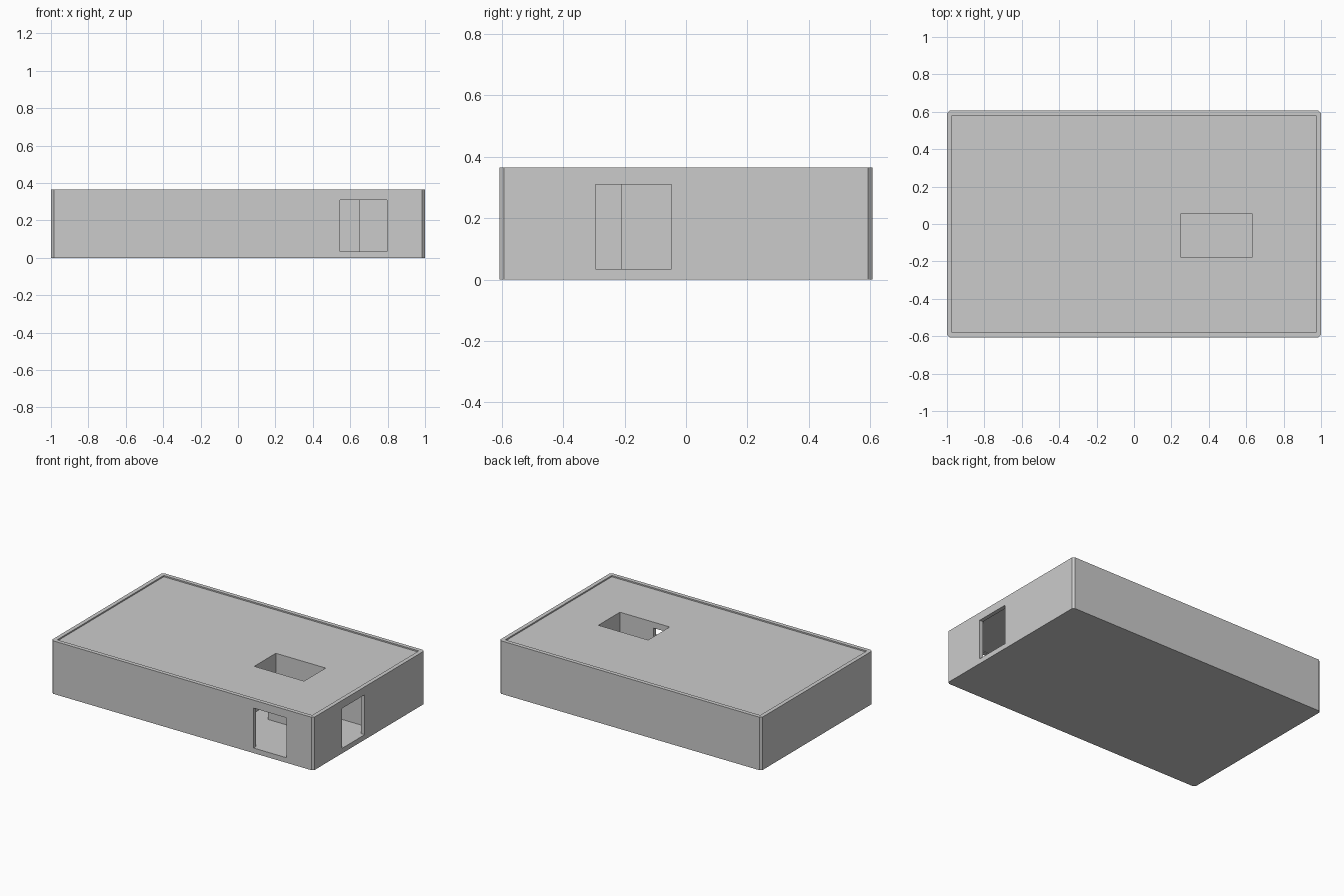
import bpy, bmesh, math

if "Cube" in bpy.data.objects:
    bpy.data.objects.remove(bpy.data.objects["Cube"])

X, Y, H = 1.0, 0.608, 0.365      # outer half sizes and height
CH = 0.015                       # corner chamfer
IX, IY = 0.972, 0.58             # inner faces of the outer walls
FLOOR, CEIL, DECK = 0.035, 0.315, 0.356


def prism(name, outline, z0, z1):
    bm = bmesh.new()
    face = bm.faces.new([bm.verts.new((x, y, z0)) for x, y in outline])
    top = bmesh.ops.extrude_face_region(bm, geom=[face])["geom"]
    verts = [g for g in top if isinstance(g, bmesh.types.BMVert)]
    bmesh.ops.translate(bm, verts=verts, vec=(0, 0, z1 - z0))
    bmesh.ops.recalc_face_normals(bm, faces=bm.faces[:])
    mesh = bpy.data.meshes.new(name)
    bm.to_mesh(mesh)
    bm.free()
    obj = bpy.data.objects.new(name, mesh)
    bpy.context.collection.objects.link(obj)
    return obj


def carve(target, x0, x1, y0, y1, z0=FLOOR, z1=CEIL):
    cutter = prism("cutter", [(x0, y0), (x1, y0), (x1, y1), (x0, y1)], z0, z1)
    cutter.hide_render = True
    mod = target.modifiers.new("carve", "BOOLEAN")
    mod.operation = "DIFFERENCE"
    mod.solver = "EXACT"
    mod.object = cutter
    bpy.context.view_layer.objects.active = target
    bpy.ops.object.modifier_apply(modifier=mod.name)
    bpy.data.objects.remove(cutter)


# Building block with chamfered corners
house = prism("ground_floor", [
    (-X + CH, -Y), (X - CH, -Y), (X, -Y + CH), (X, Y - CH),
    (X - CH, Y), (-X + CH, Y), (-X, Y - CH), (-X, -Y + CH)], 0, H)

# Sunken roof deck inside a low rim
carve(house, -IX, IX, -IY, IY, DECK, H + 0.1)

# Closed rooms, leaving partition walls between them
carve(house, -IX, -0.36, -IY, IY)
carve(house, -0.335, IX, 0.08, IY)
carve(house, -0.335, -0.12, -IY, 0.055)

# Hall wrapping around the stairwell
carve(house, -0.095, IX, -IY, -0.21)
carve(house, 0.65, IX, -0.4, 0.055)
carve(house, -0.095, 0.225, -0.4, 0.055)

# Stairwell, open through the roof, and its doorway
carve(house, 0.25, 0.63, -0.18, 0.055, FLOOR, H + 0.1)
carve(house, 0.25, 0.375, -0.3, -0.1)

# Front and right-hand entrances
carve(house, 0.545, 0.797, -Y - 0.1, -0.5, FLOOR, 0.31)
carve(house, 0.9, X + 0.1, -0.295, -0.048, FLOOR, 0.31)

# Merge coplanar leftovers into clean flat faces
bm = bmesh.new()
bm.from_mesh(house.data)
bmesh.ops.remove_doubles(bm, verts=bm.verts[:], dist=1e-5)
bmesh.ops.dissolve_limit(bm, angle_limit=math.radians(1),
                         verts=bm.verts[:], edges=bm.edges[:])
bm.to_mesh(house.data)
bm.free()
